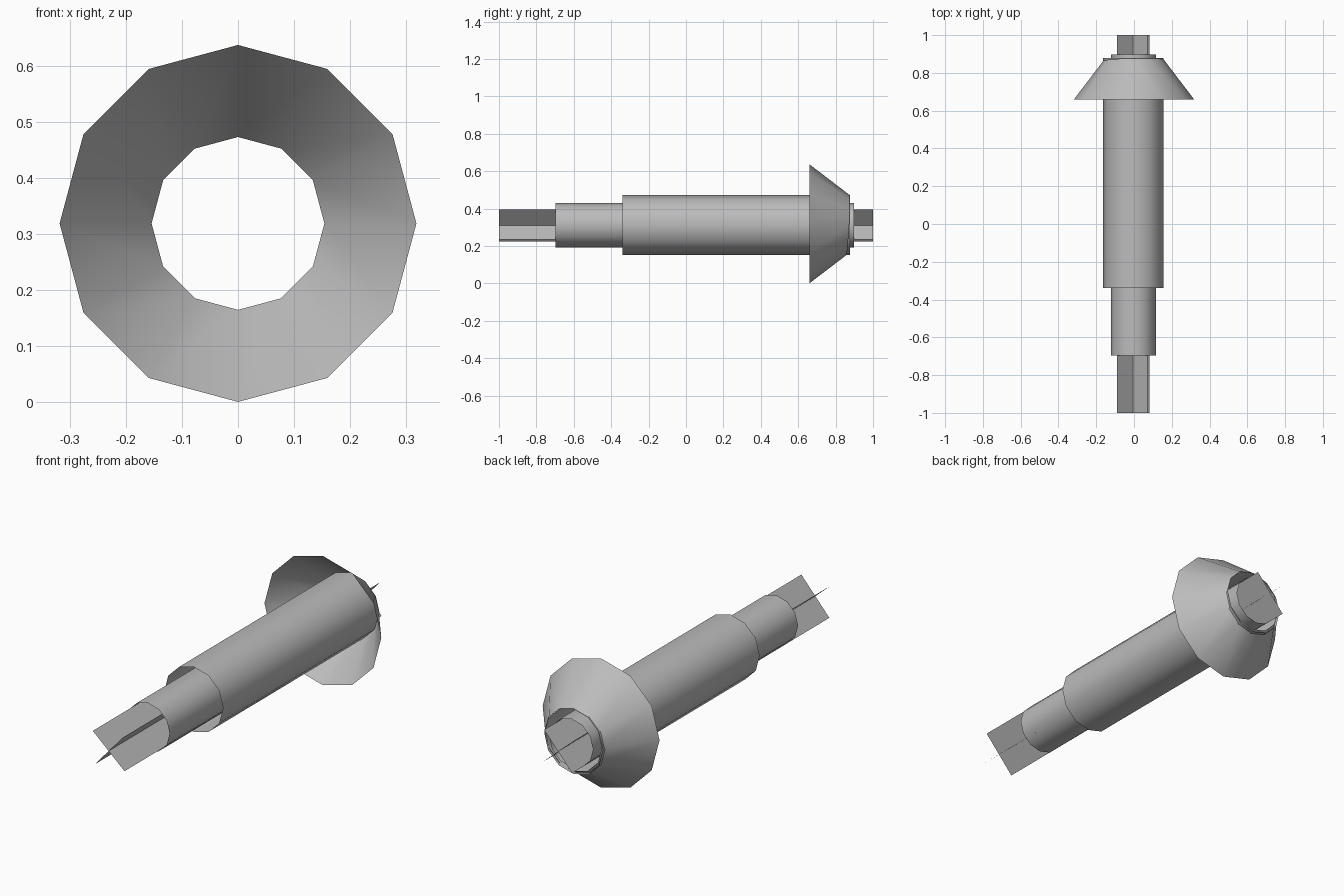
import bpy, math
from mathutils import Vector

cube = bpy.data.objects.get("Cube")
if cube:
    bpy.data.objects.remove(cube)

SIDES = 12
BARREL_AXIS = (-0.003, 0.312)   # x, z of the barrel line
FLARE_AXIS = (0.0, 0.319)

grey = bpy.data.materials.new("plain grey")
grey.use_nodes = True
colour = (0.5, 0.5, 0.5, 1)
grey.diffuse_color = colour
grey.node_tree.nodes["Principled BSDF"].inputs["Base Color"].default_value = colour


def add_mesh(name, verts, faces, smooth):
    mesh = bpy.data.meshes.new(name)
    mesh.from_pydata(verts, [], faces)
    mesh.materials.append(grey)
    for face in mesh.polygons:
        face.use_smooth = smooth
    obj = bpy.data.objects.new(name, mesh)
    bpy.context.collection.objects.link(obj)
    return obj


def open_tube(name, axis, front, back):
    """Open-ended shell along y; front and back are (y, radius)."""
    verts = []
    for y, radius in (front, back):
        for i in range(SIDES):
            a = math.tau * i / SIDES
            verts.append((axis[0] + radius * math.cos(a), y,
                          axis[1] + radius * math.sin(a)))
    faces = []
    for i in range(SIDES):
        j = (i + 1) % SIDES
        faces.append((i, i + SIDES, j + SIDES, j))
    return add_mesh(name, verts, faces, True)


# Nested open tubes and the flared collar
open_tube("outer_sleeve", BARREL_AXIS, (-0.34, 0.16), (0.878, 0.16))
open_tube("inner_tube", BARREL_AXIS, (-0.697, 0.119), (0.897, 0.119))
open_tube("flared_collar", FLARE_AXIS, (0.66, 0.318), (0.875, 0.154))

# Two crossed flat blades running the whole length
centre = Vector((-0.004, 0, 0.31))
for name, degrees in (("blade_rising", 48.5), ("blade_falling", 138.5)):
    a = math.radians(degrees)
    side = Vector((math.cos(a), 0, math.sin(a))) * 0.115
    end = Vector((0, 1, 0))
    corners = [centre - side - end, centre + side - end,
               centre + side + end, centre - side + end]
    add_mesh(name, corners, [(0, 1, 2, 3)], False)
